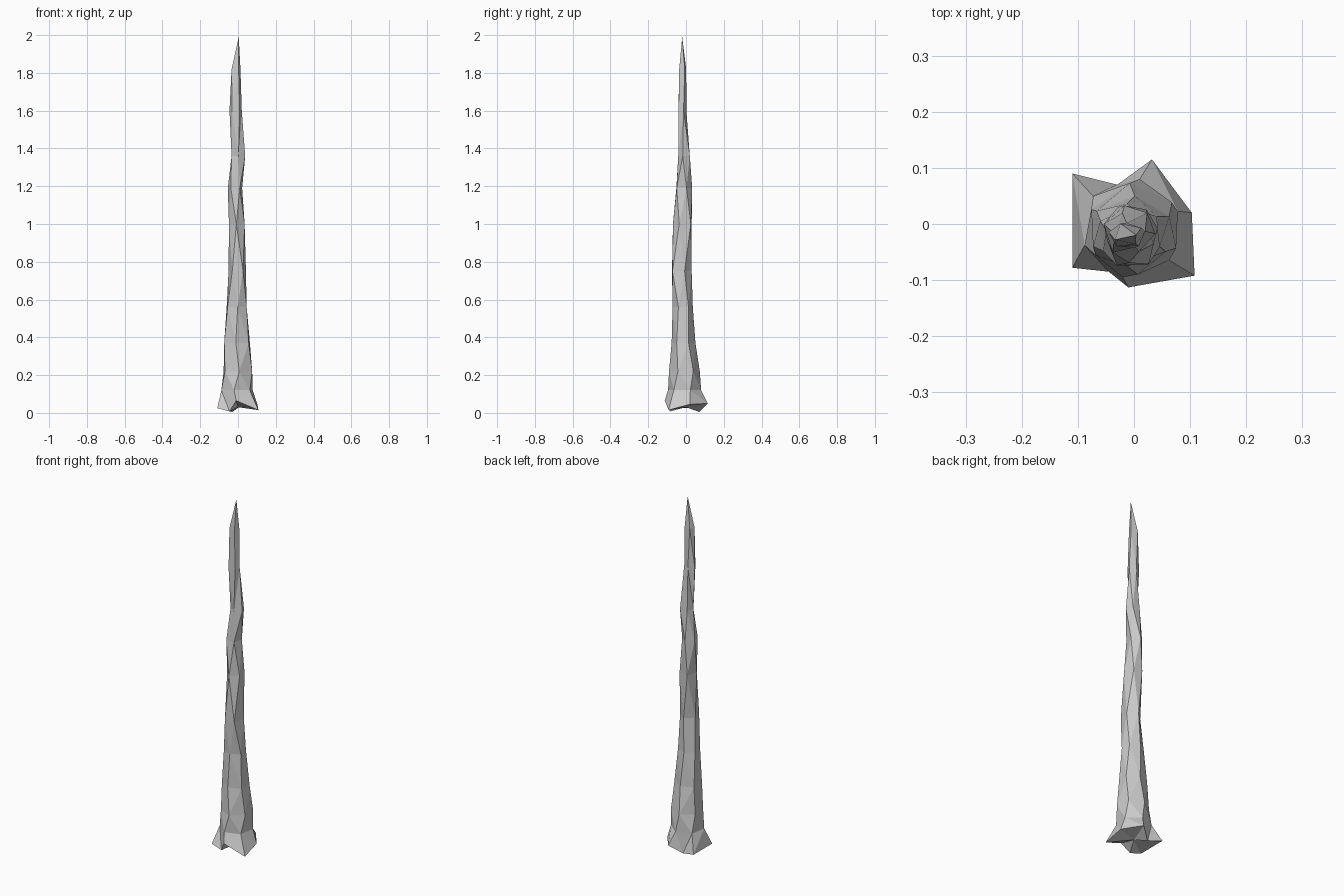
import bpy, bmesh
from math import sin, cos, pi, radians, atan2
from mathutils import Vector

if "Cube" in bpy.data.objects:
    bpy.data.objects.remove(bpy.data.objects["Cube"])

# Flared root ring: x, y, z
ROOTS = [(0.108, -0.092, 0.015), (0.103, 0.02, 0.045), (0.032, 0.115, 0.05),
         (-0.03, 0.07, 0.005), (-0.11, 0.09, 0.025), (-0.11, -0.078, 0.025),
         (-0.045, -0.085, 0.008), (-0.01, -0.113, 0.065)]

# Trunk rings: z, x min, x max, y min, y max, sides, twist in degrees
RINGS = [
    (0.12, -0.088, 0.078, -0.095, 0.080, 6, 20),
    (0.22, -0.076, 0.075, -0.090, 0.073, 6, 35),
    (0.37, -0.073, 0.063, -0.076, 0.050, 6, 25),
    (0.56, -0.060, 0.046, -0.071, 0.036, 6, 35),
    (0.75, -0.050, 0.042, -0.074, 0.030, 5, 20),
    (1.00, -0.048, 0.035, -0.069, 0.030, 5, 50),
    (1.19, -0.054, 0.022, -0.051, 0.033, 5, 20),
    (1.36, -0.034, 0.038, -0.041, 0.020, 5, 55),
    (1.60, -0.045, 0.020, -0.040, 0.002, 5, 20),
    (1.82, -0.034, 0.013, -0.036, 0.001, 4, 30),
]
TIP = (0.004, -0.02, 1.99)

bm = bmesh.new()


def make_ring(z, x0, x1, y0, y1, n, twist):
    """Polygon stretched to fill the given bounds."""
    pts = [(cos(radians(twist) + 2 * pi * i / n), sin(radians(twist) + 2 * pi * i / n))
           for i in range(n)]
    xs, ys = [p[0] for p in pts], [p[1] for p in pts]
    fit = lambda v, a, lo, hi: lo + (v - min(a)) / (max(a) - min(a)) * (hi - lo)
    return [bm.verts.new((fit(x, xs, x0, x1), fit(y, ys, y0, y1), z)) for x, y in pts]


def stitch(a, b):
    """Join two counter-clockwise rings with triangles along the shorter diagonals."""
    flat = lambda v: v.co.xy
    s = min(range(len(b)), key=lambda k: (flat(b[k]) - flat(a[0])).length)
    b = b[s:] + b[:s]
    i = j = 0
    na, nb = len(a), len(b)
    while i < na or j < nb:
        va, vb = a[i % na], b[j % nb]
        a2, b2 = a[(i + 1) % na], b[(j + 1) % nb]
        if j == nb or (i < na and (flat(a2) - flat(vb)).length < (flat(b2) - flat(va)).length):
            bm.faces.new((va, a2, vb))
            i += 1
        else:
            bm.faces.new((va, b2, vb))
            j += 1


def cap(ring, point):
    centre = bm.verts.new(point)
    for v, w in zip(ring, ring[1:] + ring[:1]):
        bm.faces.new((v, w, centre))


# Root flare, trunk and pointed tip
rings = [[bm.verts.new(p) for p in ROOTS]] + [make_ring(*r) for r in RINGS]
for lower, upper in zip(rings, rings[1:]):
    stitch(lower, upper)
cap(rings[-1], TIP)
cap(rings[0], (0, 0, 0.03))
bmesh.ops.recalc_face_normals(bm, faces=bm.faces[:])

mesh = bpy.data.meshes.new("trunk")
bm.to_mesh(mesh)
bm.free()
trunk = bpy.data.objects.new("trunk", mesh)
bpy.context.collection.objects.link(trunk)
